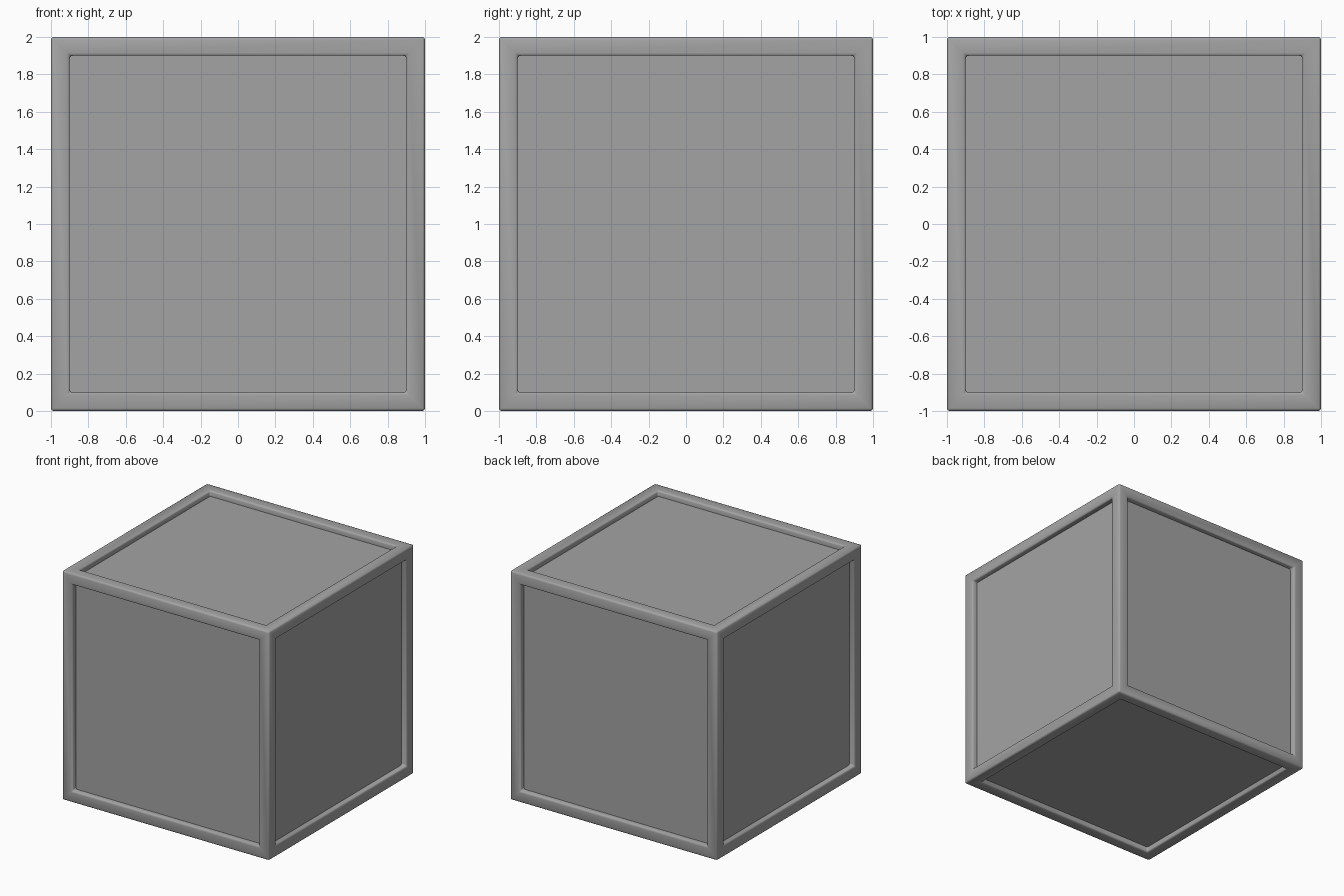
import bpy, bmesh
from math import radians

if "Cube" in bpy.data.objects:
    bpy.data.objects.remove(bpy.data.objects["Cube"])

FRAME, DEPTH, BEVEL = 0.1, 0.05, 0.015

# Crate body: cube with a recessed panel on every side
bm = bmesh.new()
bmesh.ops.create_cube(bm, size=2.0)
bmesh.ops.translate(bm, verts=bm.verts, vec=(0, 0, 1))
bm.normal_update()
panels = list(bm.faces)
bmesh.ops.inset_individual(bm, faces=panels, thickness=FRAME, use_even_offset=True)
normals = [f.normal.copy() for f in panels]

# Sink each panel straight inwards, remembering the crisp floor edges
floor_edges = set()
for face, n in zip(panels, normals):
    new = bmesh.ops.extrude_face_region(bm, geom=[face])["geom"]
    verts = [v for v in new if isinstance(v, bmesh.types.BMVert)]
    floor_edges.update(e for e in new if isinstance(e, bmesh.types.BMEdge))
    bmesh.ops.translate(bm, verts=verts, vec=n * -DEPTH)
    if face.is_valid:
        bmesh.ops.delete(bm, geom=[face], context='FACES_ONLY')
bmesh.ops.recalc_face_normals(bm, faces=bm.faces)

# Softly rounded rims and outer edges
rims = [e for e in bm.edges
        if e not in floor_edges and e.calc_face_angle(0) > radians(30)]
bmesh.ops.bevel(bm, geom=rims, offset=BEVEL, offset_type='OFFSET',
                segments=2, profile=0.5, affect='EDGES')

mesh = bpy.data.meshes.new("panelled_crate")
bm.to_mesh(mesh)
bm.free()
crate = bpy.data.objects.new("panelled_crate", mesh)
bpy.context.collection.objects.link(crate)

# Dark grey finish
grey = bpy.data.materials.new("dark_grey")
grey.diffuse_color = (0.37, 0.37, 0.37, 1)
grey.use_nodes = True
grey.node_tree.nodes["Principled BSDF"].inputs["Base Color"].default_value = grey.diffuse_color
mesh.materials.append(grey)

bpy.context.view_layer.objects.active = crate
crate.select_set(True)
bpy.ops.object.shade_smooth_by_angle(angle=radians(50))
